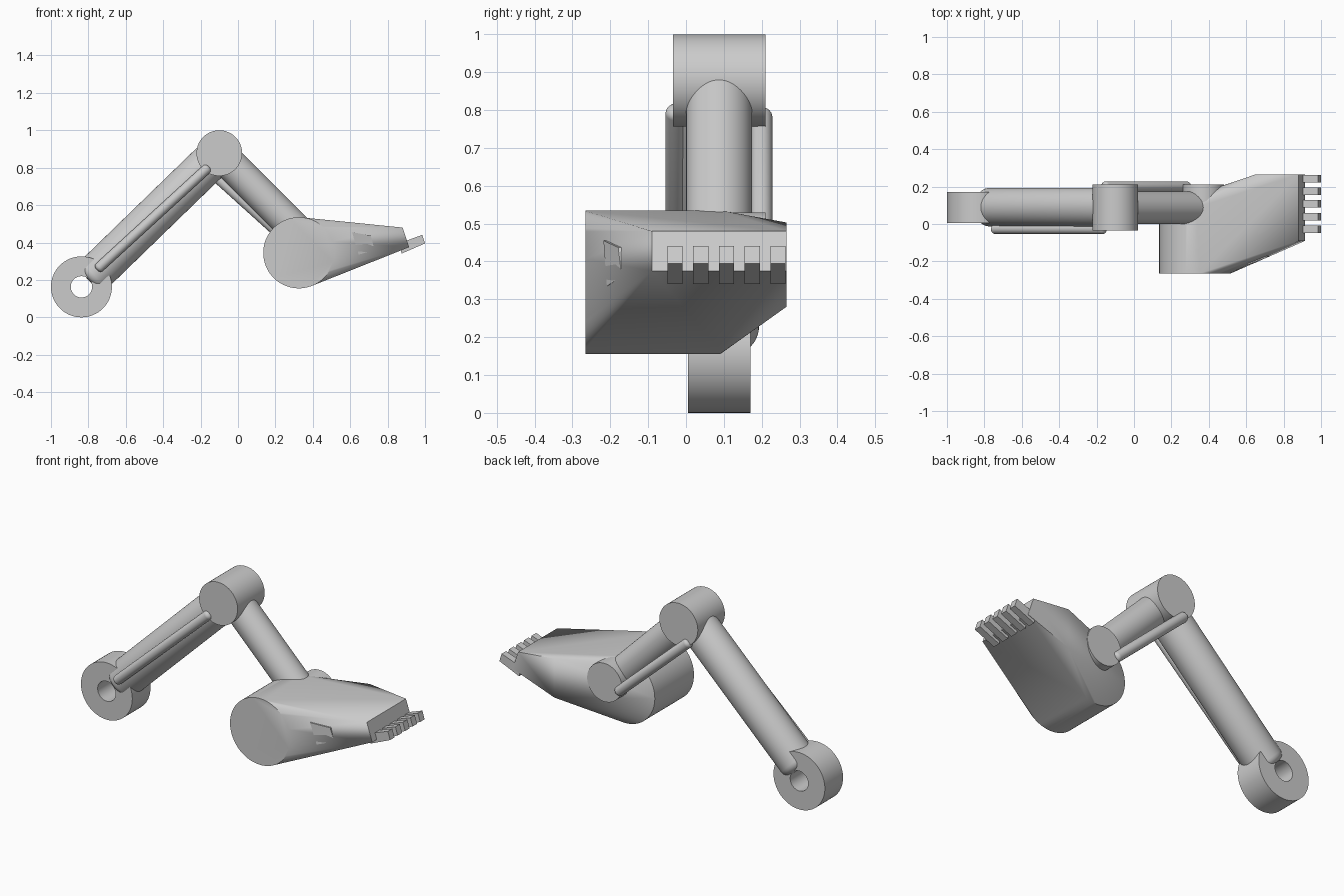
import bpy, bmesh, math
from mathutils import Vector, Matrix

cube = bpy.data.objects.get("Cube")
if cube:
    bpy.data.objects.remove(cube, do_unlink=True)

grey = bpy.data.materials.new("light grey")
grey.use_nodes = True
GREY = (0.6, 0.6, 0.6, 1)
grey.diffuse_color = GREY
grey.node_tree.nodes["Principled BSDF"].inputs["Base Color"].default_value = GREY

MID = 0.0875  # shared depth of the arm's centre line


def finish(name, bm, smooth=True):
    bmesh.ops.recalc_face_normals(bm, faces=bm.faces[:])
    mesh = bpy.data.meshes.new(name)
    bm.to_mesh(mesh)
    bm.free()
    mesh.materials.append(grey)
    obj = bpy.data.objects.new(name, mesh)
    bpy.context.collection.objects.link(obj)
    if smooth:
        bpy.ops.object.select_all(action='DESELECT')
        obj.select_set(True)
        bpy.context.view_layer.objects.active = obj
        bpy.ops.object.shade_smooth_by_angle(angle=math.radians(30))
    return obj


def rod(name, start, end, radius, bevel=0):
    """Cylinder between two points, with optionally rounded ends."""
    a, b = Vector(start), Vector(end)
    axis = b - a
    turn = axis.to_track_quat('Z', 'Y').to_matrix().to_4x4()
    bm = bmesh.new()
    bmesh.ops.create_cone(bm, cap_ends=True, segments=64, radius1=radius,
                          radius2=radius, depth=axis.length,
                          matrix=Matrix.Translation((a + b) / 2) @ turn)
    if bevel:
        rims = [e for e in bm.edges if any(len(f.verts) > 4 for f in e.link_faces)]
        bmesh.ops.bevel(bm, geom=rims, offset=bevel, segments=5,
                        profile=0.5, affect='EDGES')
    return finish(name, bm)


def barrel(name, x, z, radius, y0, y1):
    return rod(name, (x, y0, z), (x, y1, z), radius)


def prism(name, profile, y0, y1):
    """Extrude an x-z outline along y."""
    bm = bmesh.new()
    face = bm.faces.new([bm.verts.new((x, y0, z)) for x, z in profile])
    out = bmesh.ops.extrude_face_region(bm, geom=[face])
    moved = [v for v in out["geom"] if isinstance(v, bmesh.types.BMVert)]
    bmesh.ops.translate(bm, verts=moved, vec=(0, y1 - y0, 0))
    return finish(name, bm, smooth=False)


# Shoulder ring, a spun rectangle
bm = bmesh.new()
centre = Vector((-0.837, 0, 0.163))
section = [bm.verts.new(centre + Vector((r, y, 0)))
           for r, y in ((0.057, 0.005), (0.163, 0.005), (0.163, 0.17), (0.057, 0.17))]
loop = [bm.edges.new((section[i], section[(i + 1) % 4])) for i in range(4)]
bmesh.ops.spin(bm, geom=section + loop, cent=centre, axis=(0, 1, 0),
               angle=math.tau, steps=64, use_merge=True)
bmesh.ops.remove_doubles(bm, verts=bm.verts[:], dist=0.0001)
finish("shoulder_ring", bm)

# Arm tubes and joints
rod("upper_arm", (-0.80, 0.09, 0.20), (-0.12, 0.09, 0.86), 0.103, 0.04)
barrel("elbow_joint", -0.1, 0.878, 0.122, -0.035, 0.21)
rod("forearm", (-0.04, MID, 0.818), (0.31, MID, 0.468), MID)
barrel("wrist_joint", 0.37, 0.42, 0.11, 0, 0.21)

# Side pistons with round ends
rod("upper_arm_piston", (-0.755, -0.027, 0.255), (-0.155, -0.027, 0.805), 0.027, 0.02)
rod("forearm_piston", (-0.165, 0.2, 0.795), (0.295, 0.2, 0.38), 0.028, 0.02)

# Hand: a drum tapering into a narrow front plate
bm = bmesh.new()
for i in range(96):
    t = math.tau * i / 96
    for y in (-0.265, 0.09):
        bm.verts.new((0.325 + 0.19 * math.cos(t), y, 0.345 + 0.19 * math.sin(t)))
for y in (-0.09, 0.265):
    bm.verts.new((0.88, y, 0.48))
    bm.verts.new((0.915, y, 0.375))
for z in (0.503, 0.28):
    bm.verts.new((0.65, 0.265, z))
bmesh.ops.convex_hull(bm, input=bm.verts[:])
bmesh.ops.dissolve_limit(bm, angle_limit=0.005, verts=bm.verts[:], edges=bm.edges[:])
finish("hand", bm)

# Row of teeth on the front plate
tooth = ((0.86, 0.395), (0.985, 0.441), (1.0, 0.395), (0.875, 0.341))
for i in range(5):
    y = -0.029 + i * 0.068
    prism(f"tooth_{i + 1}", tooth, y - 0.02, y + 0.02)

# Small slanted panel on the hand's front side
bm = bmesh.new()
outline = ((0.61, -0.218, 0.455), (0.71, -0.179, 0.437),
           (0.73, -0.17, 0.36), (0.645, -0.209, 0.335))
panel = bm.faces.new([bm.verts.new(p) for p in outline])
out = bmesh.ops.extrude_face_region(bm, geom=[panel])
bmesh.ops.translate(bm, vec=(0, 0.05, 0),
                    verts=[v for v in out["geom"] if isinstance(v, bmesh.types.BMVert)])
finish("side_panel", bm, smooth=False)
